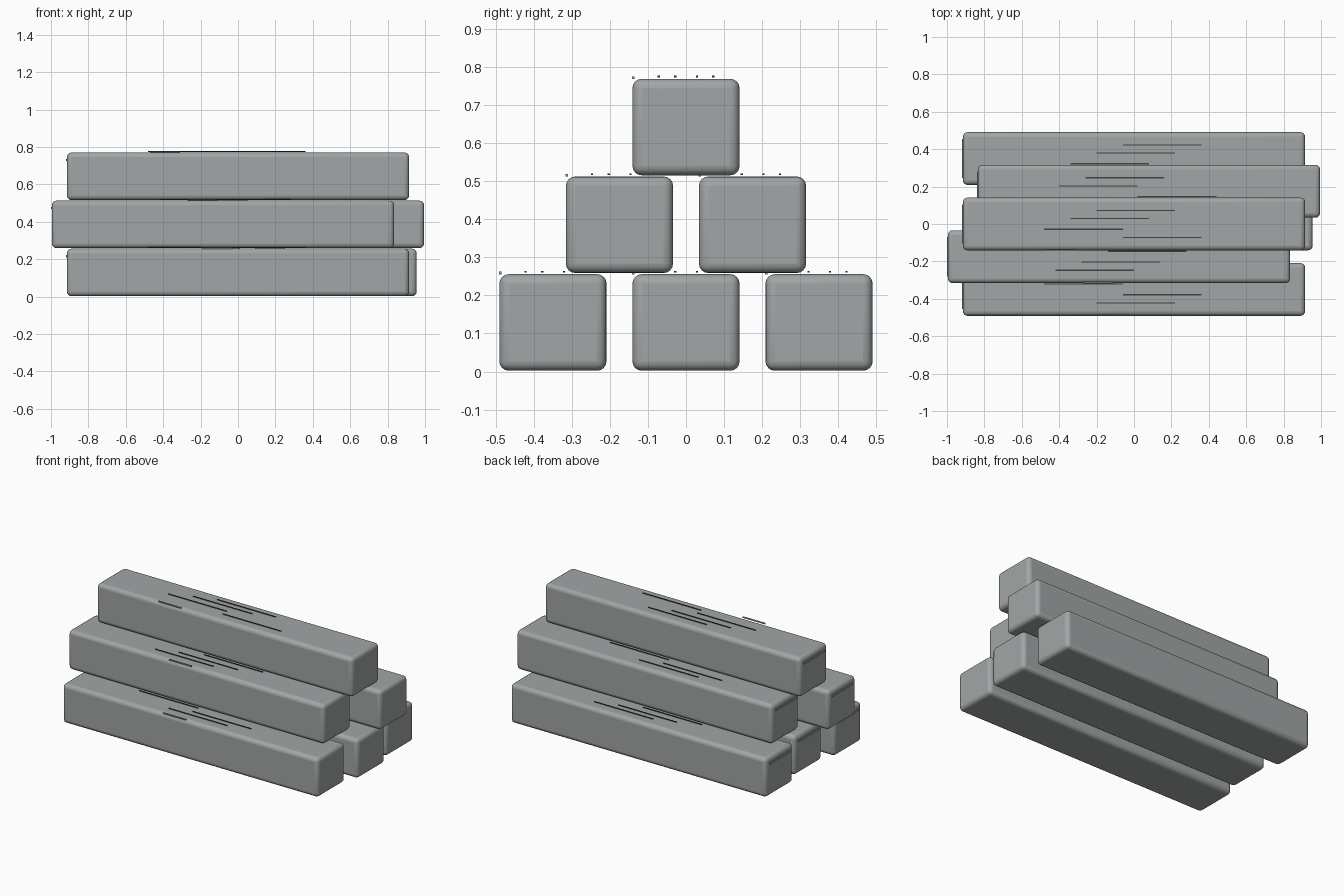
import bpy

if "Cube" in bpy.data.objects:
    bpy.data.objects.remove(bpy.data.objects["Cube"])

LENGTH, WIDTH, HEIGHT, PITCH = 1.83, 0.282, 0.254, 0.257


def material(name, rgb):
    m = bpy.data.materials.new(name)
    m.diffuse_color = (*rgb, 1)
    m.use_nodes = True
    m.node_tree.nodes["Principled BSDF"].inputs["Base Color"].default_value = m.diffuse_color
    return m


grey = material("metal grey", (0.36, 0.38, 0.38))
dark = material("dark grey", (0.05, 0.055, 0.055))


def box(name, loc, size, mat, bevel=0):
    bpy.ops.mesh.primitive_cube_add(size=1, location=loc)
    ob = bpy.context.object
    ob.name = name
    ob.scale = size
    bpy.ops.object.transform_apply(location=False, rotation=False, scale=True)
    ob.data.materials.append(mat)
    if bevel:
        mod = ob.modifiers.new("rounded edges", 'BEVEL')
        mod.width = bevel
        mod.segments = 4
        bpy.ops.object.shade_smooth_by_angle()
    return ob


# Each bar: x and y centre, row, scratch pattern shift, x of the edge chip
bars = [
    (0.00, -0.35, 0, 1, -0.11), (0.04, 0.0, 0, 2, -0.11), (0.00, 0.35, 0, 3, 0.17),
    (-0.08, -0.175, 1, 2, -0.11), (0.08, 0.175, 1, 1, -0.11),
    (0.00, 0.0, 2, 0, -0.39),
]
starts = [-0.20, -0.34, -0.48, -0.06]
rows = [0.072, 0.029, -0.028, -0.072]

for x, y, row, shift, chip in bars:
    base = 0.002 + row * PITCH
    top = base + HEIGHT
    box("bar", (x, y, base + HEIGHT / 2), (LENGTH, WIDTH, HEIGHT), grey, 0.025)
    # Thin scratches along the top
    for i, dy in enumerate(rows):
        sx = starts[(i + shift) % 4] + 0.21
        box("scratch", (x + sx, y + dy, top + 0.006), (0.42, 0.006, 0.004), dark)
    # Small chip on the front top edge
    box("edge_chip", (x + chip, y - 0.139, top + 0.003), (0.16, 0.007, 0.007), grey)
    # Narrow ridge across the left end
    box("end_ridge", (x - LENGTH / 2 - 0.001, y, top - 0.04), (0.008, 0.21, 0.012), grey)
